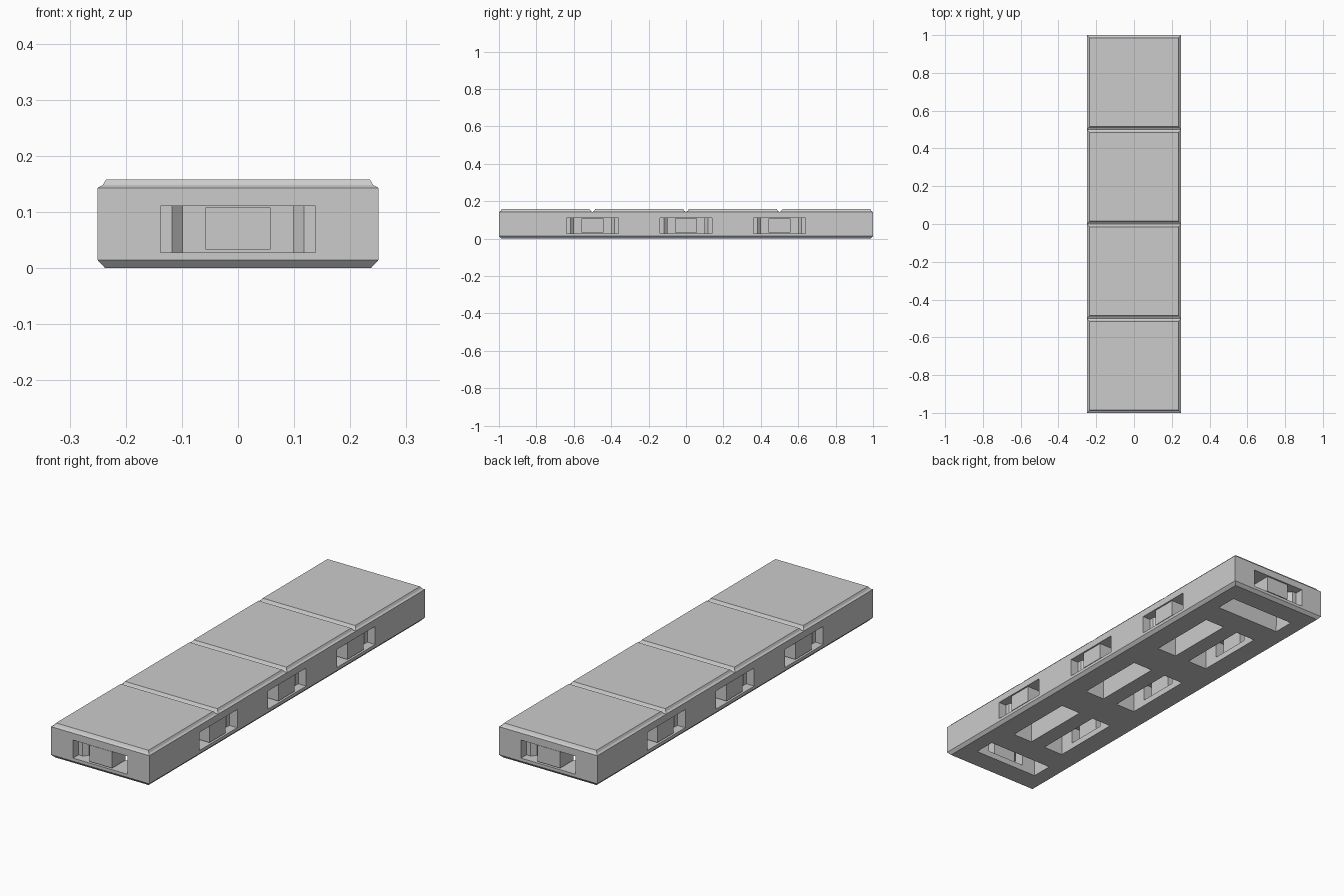
import bpy, bmesh, math
from mathutils import Matrix, Vector

old = bpy.data.objects.get("Cube")
if old:
    bpy.data.objects.remove(old, do_unlink=True)

grey = bpy.data.materials.new("stone grey")
grey.use_nodes = True
grey.diffuse_color = (0.6, 0.6, 0.6, 1)
grey.node_tree.nodes["Principled BSDF"].inputs["Base Color"].default_value = (0.6, 0.6, 0.6, 1)

SLOT_LOW, SLOT_HIGH = 0.028, 0.111
HALF_X, HALF_Y, TOP = 0.25, 1.0, 0.143


def make_object(name, bm):
    bmesh.ops.recalc_face_normals(bm, faces=bm.faces)
    mesh = bpy.data.meshes.new(name)
    bm.to_mesh(mesh)
    bm.free()
    mesh.materials.append(grey)
    obj = bpy.data.objects.new(name, mesh)
    bpy.context.collection.objects.link(obj)
    return obj


def loft(bm, rings, bottom=True):
    """Join stacked loops of points, with caps on the ends."""
    loops = [[bm.verts.new(p) for p in ring] for ring in rings]
    n = len(loops[0])
    for low, high in zip(loops, loops[1:]):
        for i in range(n):
            j = (i + 1) % n
            bm.faces.new((low[i], low[j], high[j], high[i]))
    bm.faces.new(loops[-1])
    if bottom:
        bm.faces.new(loops[0][::-1])


def rect(hx, hy, z, cy=0):
    return [(-hx, cy - hy, z), (hx, cy - hy, z), (hx, cy + hy, z), (-hx, cy + hy, z)]


def prism(bm, plan, low, high, place):
    """Extrude a plan of (along edge, depth from edge) points."""
    loft(bm, [[place @ Vector((a, d, z)) for a, d in plan] for z in (low, high)])


def box_plan(half, near, far):
    return [(-half, near), (half, near), (half, far), (-half, far)]


# Connector places: one on each end, three along each long side
places = [Matrix.Translation((0, -HALF_Y, 0)),
          Matrix.Translation((0, HALF_Y, 0)) @ Matrix.Rotation(math.pi, 4, 'Z')]
for y in (-0.5, 0, 0.5):
    for side in (-1, 1):
        places.append(Matrix.Translation((side * HALF_X, y, 0))
                      @ Matrix.Rotation(side * math.pi / 2, 4, 'Z'))

# Body with a chamfered foot
bm = bmesh.new()
loft(bm, [rect(HALF_X - 0.013, HALF_Y - 0.013, 0),
          rect(HALF_X, HALF_Y, 0.014),
          rect(HALF_X, HALF_Y, TOP)])
body = make_object("body", bm)

# Stepped mouth, tapered throat and wide inner chamber
half_plan = [(0.138, -0.02), (0.138, 0.04), (0.118, 0.04), (0.098, 0.06),
             (0.098, 0.11), (0.168, 0.11), (0.168, 0.213)]
socket_plan = half_plan + [(-a, d) for a, d in reversed(half_plan)]
sockets, slots = bmesh.new(), bmesh.new()
for place in places:
    prism(sockets, socket_plan, SLOT_LOW, SLOT_HIGH, place)
    prism(slots, box_plan(0.167, 0.111, 0.212), -0.05, 0.07, place)
cutters = [make_object("socket_cutter", sockets), make_object("floor_slot_cutter", slots)]
for cutter in cutters:
    cutter.hide_render = True
    mod = body.modifiers.new(cutter.name, 'BOOLEAN')
    mod.operation = 'DIFFERENCE'
    mod.solver = 'EXACT'
    mod.object = cutter

# Bake the cuts and drop the cutters
bpy.context.view_layer.update()
graph = bpy.context.evaluated_depsgraph_get()
cut_mesh = bpy.data.meshes.new_from_object(body.evaluated_get(graph))
body.modifiers.clear()
body.data = cut_mesh
for cutter in cutters:
    bpy.data.objects.remove(cutter, do_unlink=True)

# Small support block in each mouth
for i, place in enumerate(places):
    bm = bmesh.new()
    prism(bm, box_plan(0.058, 0.004, 0.1), 0.033, 0.108, place)
    make_object(f"support_block_{i + 1}", bm)

# Four square paving tiles, with grooves between them
for i in range(4):
    cy = -0.75 + i * 0.5
    bm = bmesh.new()
    loft(bm, [rect(h, h, z, cy) for h, z in
              ((0.25, TOP), (0.241, 0.148), (0.235, 0.158))], bottom=False)
    make_object(f"top_tile_{i + 1}", bm)
